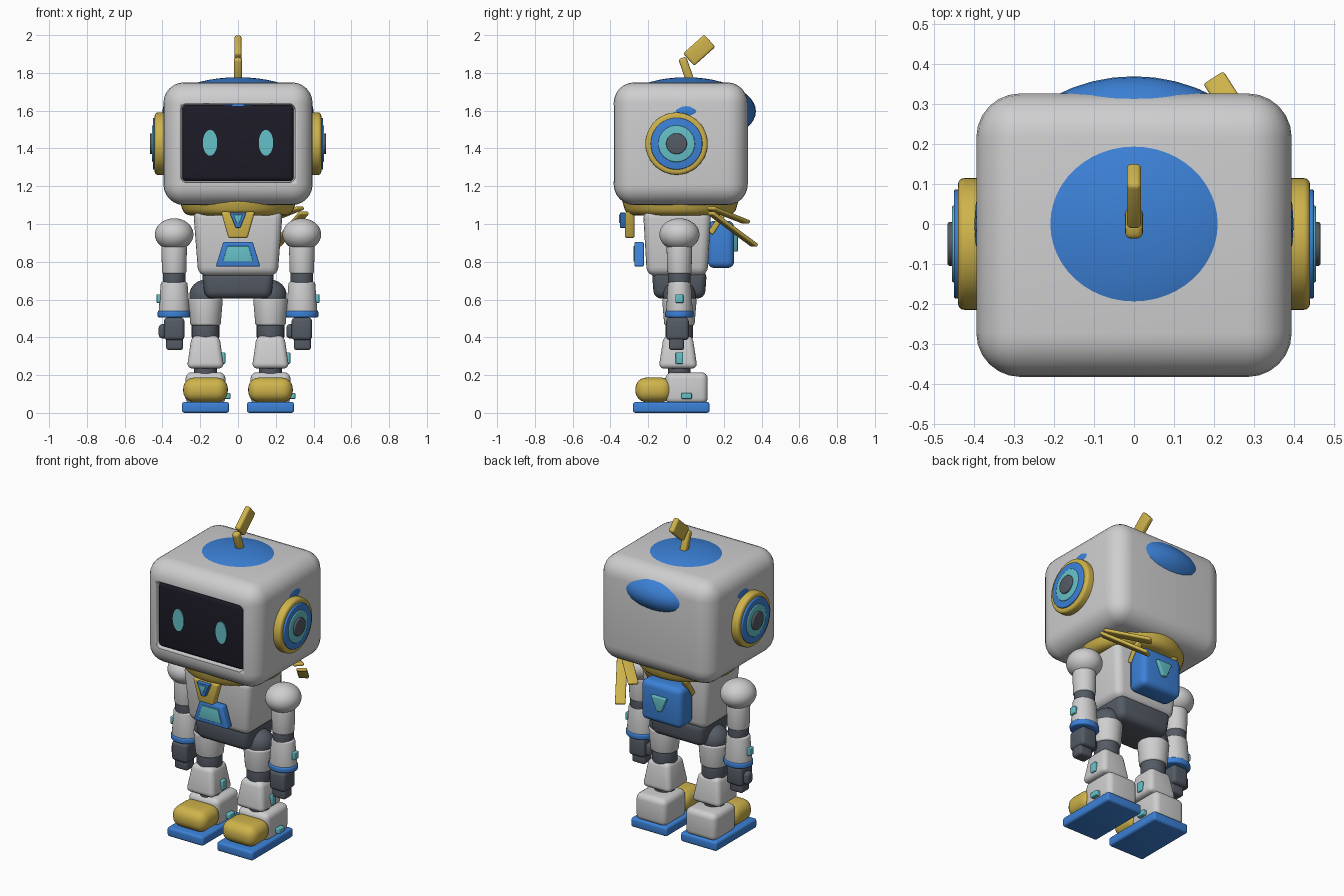
import bpy
import bmesh
import math
from mathutils import Vector

if "Cube" in bpy.data.objects:
    bpy.data.objects.remove(bpy.data.objects["Cube"], do_unlink=True)


def material(name, rgb):
    m = bpy.data.materials.new(name)
    m.use_nodes = True
    m.diffuse_color = (*rgb, 1)
    m.node_tree.nodes["Principled BSDF"].inputs["Base Color"].default_value = (*rgb, 1)
    return m


SHELL = material("light grey shell", (0.62, 0.62, 0.63))
BLUE = material("blue trim", (0.045, 0.22, 0.68))
YELLOW = material("mustard yellow", (0.62, 0.45, 0.07))
TEAL = material("teal light", (0.13, 0.53, 0.58))
JOINT = material("dark grey joint", (0.09, 0.105, 0.13))
SCREEN = material("black screen", (0.012, 0.011, 0.02))


def finish(name, bm, mat, loc, rot=None):
    bmesh.ops.recalc_face_normals(bm, faces=bm.faces)
    me = bpy.data.meshes.new(name)
    bm.to_mesh(me)
    bm.free()
    me.materials.append(mat)
    ob = bpy.data.objects.new(name, me)
    bpy.context.collection.objects.link(ob)
    ob.location = loc
    if rot is not None:
        ob.rotation_euler = rot
    bpy.ops.object.select_all(action='DESELECT')
    ob.select_set(True)
    bpy.context.view_layer.objects.active = ob
    bpy.ops.object.shade_smooth_by_angle(angle=math.radians(40))
    return ob


def box(name, mat, loc, size, bevel=0.01, top=(1, 1), rot=None, seg=4):
    """Rounded box; top scales the upper face in x and y."""
    bm = bmesh.new()
    bmesh.ops.create_cube(bm, size=1)
    for v in bm.verts:
        k = top if v.co.z > 0 else (1, 1)
        v.co = (v.co.x * size[0] * k[0], v.co.y * size[1] * k[1], v.co.z * size[2])
    if bevel:
        bmesh.ops.bevel(bm, geom=bm.edges[:], offset=bevel, segments=seg,
                        profile=0.5, affect='EDGES', clamp_overlap=True)
    return finish(name, bm, mat, loc, rot)


def cyl(name, mat, loc, r_low, r_high, depth, bevel=0.01, ratio=1, rot=None):
    """Round-edged cylinder or cone; ratio squashes it in y."""
    bm = bmesh.new()
    bmesh.ops.create_cone(bm, cap_ends=True, segments=48, radius1=r_low,
                          radius2=r_high, depth=depth)
    for v in bm.verts:
        v.co.y *= ratio
    if bevel:
        rim = [e for e in bm.edges if any(len(f.verts) > 4 for f in e.link_faces)]
        bmesh.ops.bevel(bm, geom=rim, offset=bevel, segments=4, profile=0.5,
                        affect='EDGES', clamp_overlap=True)
    return finish(name, bm, mat, loc, rot)


def ball(name, mat, loc, radii):
    bm = bmesh.new()
    bmesh.ops.create_uvsphere(bm, u_segments=48, v_segments=24, radius=1)
    bmesh.ops.scale(bm, vec=radii, verts=bm.verts)
    return finish(name, bm, mat, loc)


def beam(name, mat, a, b, width, thick, bevel):
    a, b = Vector(a), Vector(b)
    turn = (b - a).to_track_quat('X', 'Z').to_euler()
    return box(name, mat, (a + b) / 2, ((b - a).length, width, thick), bevel, rot=turn)


# Head with a recess for the screen
head = box("head", SHELL, (0, -0.028, 1.425), (0.79, 0.71, 0.65), 0.11, seg=6)
cutter = box("screen_cutter", SHELL, (0, -0.40, 1.428), (0.604, 0.12, 0.416), 0.03)
cutter.hide_render = True
cut = head.modifiers.new("recess", 'BOOLEAN')
cut.operation = 'DIFFERENCE'
cut.solver = 'EXACT'
cut.object = cutter
bpy.context.view_layer.objects.active = head
bpy.ops.object.modifier_apply(modifier=cut.name)
bpy.data.objects.remove(cutter, do_unlink=True)

# Face
box("screen", SCREEN, (0, -0.325, 1.428), (0.59, 0.10, 0.404), 0.025)
face_on = (math.pi / 2, 0, 0)
for s in (-1, 1):
    cyl("eye", TEAL, (s * 0.148, -0.376, 1.43), 0.038, 0.038, 0.008, 0, 1.8, face_on)

# Dome that breaks through the top, back and sides of the head
ball("cap_dome", BLUE, (0, 0, 1.597), (0.40, 0.37, 0.18))

# Antenna
beam("antenna_stem", YELLOW, (0, 0.025, 1.75), (0, -0.02, 1.88), 0.044, 0.044, 0.015)
beam("antenna_tip", YELLOW, (0, 0.014, 1.87), (0, 0.126, 1.97), 0.036, 0.088, 0.012)

# Ears: stacked discs, each reaching further out
for s in (-1, 1):
    for name, mat, r, outer in (("ear_ring", YELLOW, 0.165, 0.441),
                                ("ear_disc", BLUE, 0.137, 0.451),
                                ("ear_light", TEAL, 0.097, 0.456),
                                ("ear_hub", JOINT, 0.055, 0.467)):
        cyl(name, mat, (s * (outer - 0.04), -0.05, 1.425), r, r, 0.08,
            0.016 if r > 0.16 else 0.006, rot=(0, math.pi / 2, 0))

# Scarf, front clasp and trailing ends
cyl("scarf", YELLOW, (0, -0.03, 1.095), 0.285, 0.315, 0.10, 0.035)
box("scarf_tab", YELLOW, (0, -0.298, 0.995), (0.10, 0.05, 0.14), 0.012, (1.8, 1))
box("clasp", BLUE, (0, -0.335, 1.02), (0.024, 0.03, 0.08), 0.004, (3.7, 1))
box("clasp_light", TEAL, (0, -0.351, 1.027), (0.012, 0.008, 0.045), 0.002, (4, 1))
beam("scarf_end", YELLOW, (0.33, 0.13, 1.085), (0.14, 0.32, 1.01), 0.06, 0.02, 0.008)
beam("scarf_end", YELLOW, (0.35, 0.13, 1.06), (0.20, 0.365, 0.885), 0.06, 0.02, 0.008)
for s in (-1, 1):
    beam("pack_strap", YELLOW, (s * 0.13, 0.20, 1.06), (s * 0.13, 0.13, 0.95), 0.04, 0.03, 0.008)

# Torso and chest panel
box("torso", SHELL, (0, -0.047, 0.90), (0.42, 0.32, 0.35), 0.045, (1.13, 1.13))
box("chest_panel", BLUE, (0, -0.248, 0.84), (0.236, 0.05, 0.13), 0.008, (0.66, 1))
box("chest_light", TEAL, (0, -0.274, 0.842), (0.16, 0.009, 0.082), 0.003, (0.7, 1))
box("pelvis", JOINT, (0, -0.035, 0.68), (0.35, 0.27, 0.15), 0.04, (1.1, 1.08))

# Backpack
box("backpack", BLUE, (0, 0.185, 0.892), (0.28, 0.14, 0.25), 0.035)
box("backpack_light", TEAL, (0, 0.26, 0.90), (0.03, 0.03, 0.09), 0.005, (3.6, 1))

for s in (-1, 1):
    # Arm
    x, y = s * 0.338, -0.035
    ball("shoulder", SHELL, (x, y, 0.945), (0.102, 0.106, 0.085))
    cyl("upper_arm", SHELL, (x, y, 0.81), 0.064, 0.068, 0.15, 0.012)
    cyl("elbow", JOINT, (x, y, 0.715), 0.06, 0.06, 0.08, 0.012)
    cyl("forearm", SHELL, (x, y, 0.61), 0.083, 0.07, 0.17, 0.012, 0.86)
    cyl("wrist_band", BLUE, (x, y, 0.523), 0.088, 0.088, 0.036, 0.01, 0.86)
    box("arm_light", TEAL, (s * 0.42, y, 0.605), (0.022, 0.042, 0.046), 0.005)

    # Hand
    box("palm", JOINT, (x, -0.045, 0.445), (0.108, 0.12, 0.12), 0.02)
    box("fingers", JOINT, (x + 0.003, -0.05, 0.37), (0.09, 0.08, 0.075), 0.015)
    box("thumb", JOINT, (x - 0.052, -0.04, 0.432), (0.06, 0.06, 0.076), 0.02)

    # Leg
    x = s * 0.172
    ball("hip", JOINT, (x, y, 0.62), (0.086, 0.086, 0.085))
    cyl("thigh", SHELL, (x, y, 0.535), 0.08, 0.092, 0.145, 0.012)
    cyl("knee", JOINT, (x, y, 0.435), 0.073, 0.073, 0.09, 0.012)
    box("shin", SHELL, (x, -0.042, 0.322), (0.198, 0.206, 0.175), 0.03, (0.74, 0.74))
    cyl("ankle", JOINT, (x, y, 0.22), 0.06, 0.06, 0.06, 0)
    box("shin_light", TEAL, (x + 0.093, y, 0.29), (0.024, 0.04, 0.06), 0.005)

    # Foot
    box("heel", SHELL, (x, 0.003, 0.13), (0.212, 0.224, 0.17), 0.035)
    box("toe_cap", YELLOW, (x, -0.17, 0.122), (0.236, 0.195, 0.13), 0.058, seg=6)
    box("sole", BLUE, (x, -0.078, 0.029), (0.25, 0.405, 0.058), 0.014)
    box("heel_light", TEAL, (x + 0.115, 0.003, 0.09), (0.034, 0.055, 0.032), 0.005)
